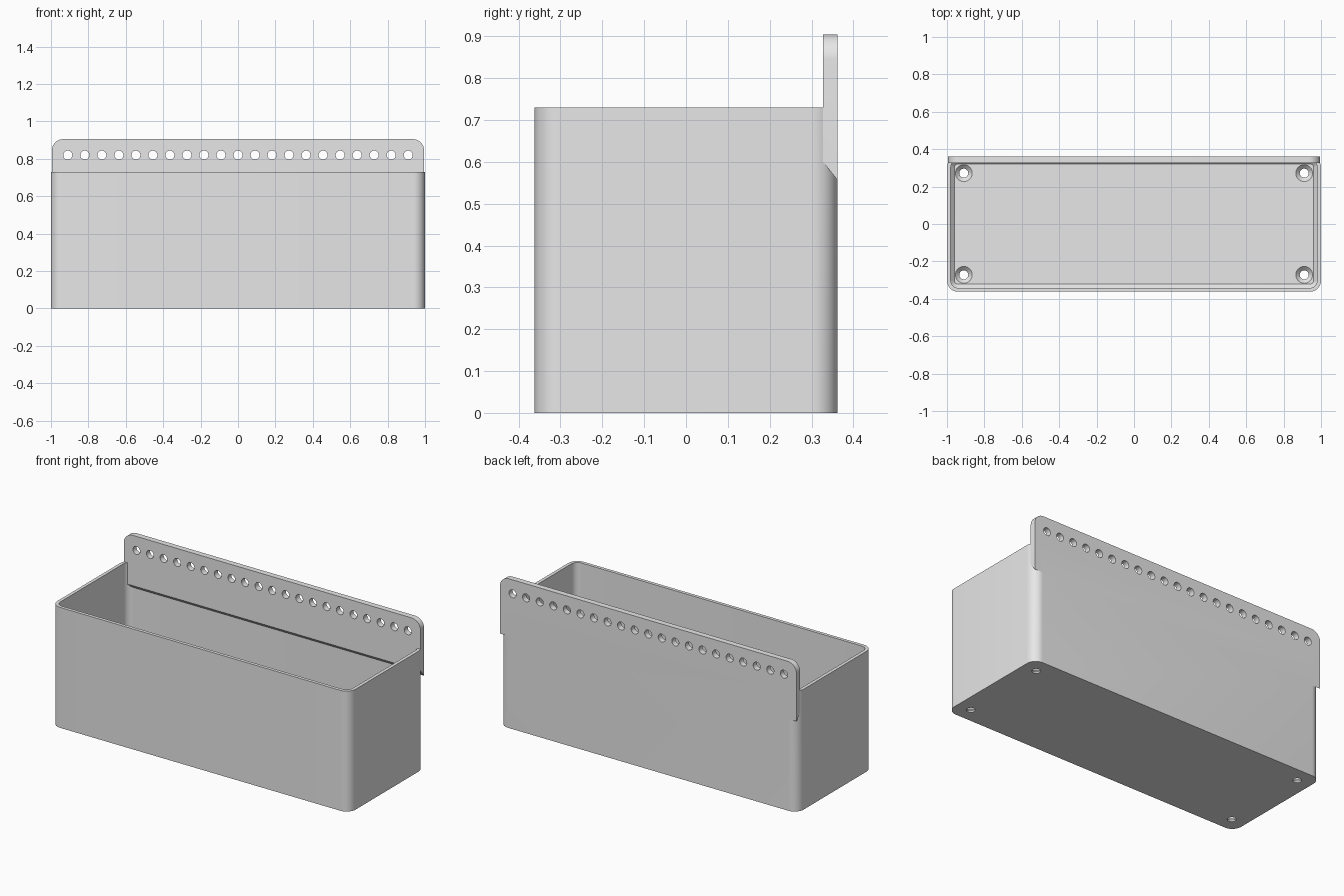
import bpy, bmesh, math

if "Cube" in bpy.data.objects:
    bpy.data.objects.remove(bpy.data.objects["Cube"], do_unlink=True)

HALF_X, HALF_Y, HEIGHT = 1.0, 0.362, 0.73
WALL, FLOOR, CORNER = 0.02, 0.03, 0.06
PANEL_Y, PANEL_TOP, PANEL_HALF = 0.327, 0.905, 0.995
HOLE = 0.024

grey = bpy.data.materials.new("plain_grey")
grey.use_nodes = True
grey.diffuse_color = (0.8, 0.8, 0.8, 1)
grey.node_tree.nodes["Principled BSDF"].inputs["Base Color"].default_value = (0.8, 0.8, 0.8, 1)


def loft(bm, loops):
    """Closed solid skinned through loops that have equal point counts."""
    rings = [[bm.verts.new(p) for p in loop] for loop in loops]
    for a, b in zip(rings, rings[1:]):
        for i in range(len(a)):
            j = (i + 1) % len(a)
            bm.faces.new((a[i], a[j], b[j], b[i]))
    bm.faces.new(rings[0][::-1])
    bm.faces.new(rings[-1])


def make(name, solids):
    bm = bmesh.new()
    for loops in solids:
        loft(bm, loops)
    bmesh.ops.recalc_face_normals(bm, faces=bm.faces)
    mesh = bpy.data.meshes.new(name)
    bm.to_mesh(mesh)
    bm.free()
    mesh.materials.append(grey)
    obj = bpy.data.objects.new(name, mesh)
    bpy.context.collection.objects.link(obj)
    return obj


def arc(cx, cy, r, start, steps=10):
    angles = [math.radians(start + 90 * i / steps) for i in range(steps + 1)]
    return [(cx + r * math.cos(a), cy + r * math.sin(a)) for a in angles]


def rounded(inset, z):
    """Rounded rectangle following the box outline, moved inwards."""
    r = max(CORNER - inset, 0.015)
    x, y = HALF_X - inset - r, HALF_Y - inset - r
    corners = [(x, y, 0), (-x, y, 90), (-x, -y, 180), (x, -y, 270)]
    return [(px, py, z) for cx, cy, s in corners for px, py in arc(cx, cy, r, s)]


def circle(r, place, steps=32):
    return [place(r * math.cos(t), r * math.sin(t))
            for t in (2 * math.pi * i / steps for i in range(steps))]


def combine(target, other, operation):
    mod = target.modifiers.new(operation.lower(), "BOOLEAN")
    mod.object, mod.operation, mod.solver = other, operation, "EXACT"
    bpy.context.view_layer.objects.active = target
    bpy.ops.object.modifier_apply(modifier=mod.name)
    bpy.data.objects.remove(other, do_unlink=True)


# Open box: outer wall, rim, inner wall, sloped edge around the floor
box = make("planter_box", [[
    rounded(0, 0), rounded(0, HEIGHT), rounded(WALL, HEIGHT),
    rounded(WALL, FLOOR + 0.02), rounded(WALL + 0.02, FLOOR)]])


# Back panel with rounded top corners and a sloped underside
def panel_outline(y, bottom):
    x, z = PANEL_HALF - CORNER, PANEL_TOP - CORNER
    top = arc(x, z, CORNER, 0) + arc(-x, z, CORNER, 90)
    pts = top + [(-PANEL_HALF, bottom), (PANEL_HALF, bottom)]
    return [(px, y, pz) for px, pz in pts]


panel = make("back_panel", [[panel_outline(PANEL_Y, 0.6), panel_outline(HALF_Y, 0.557)]])
combine(box, panel, "UNION")

# Row of round holes along the panel
row = []
for i in range(-10, 11):
    row.append([circle(HOLE, lambda a, b, y=y: (i * 0.091 + a, y, 0.82 + b))
                for y in (0.28, 0.42)])
combine(box, make("panel_hole_cutter", row), "DIFFERENCE")

# Countersunk screw holes in the floor corners
screws = []
for cx in (-0.91, 0.91):
    for cy in (-0.272, 0.272):
        screws.append([circle(r, lambda a, b: (cx + a, cy + b, z))
                       for r, z in ((HOLE, -0.05), (HOLE, 0.009),
                                    (0.045, FLOOR), (0.045, 0.06))])
combine(box, make("screw_hole_cutter", screws), "DIFFERENCE")

# Smooth shading with sharp edges kept
bpy.ops.object.select_all(action="DESELECT")
box.select_set(True)
bpy.context.view_layer.objects.active = box
bpy.ops.object.shade_smooth_by_angle(angle=math.radians(30))
